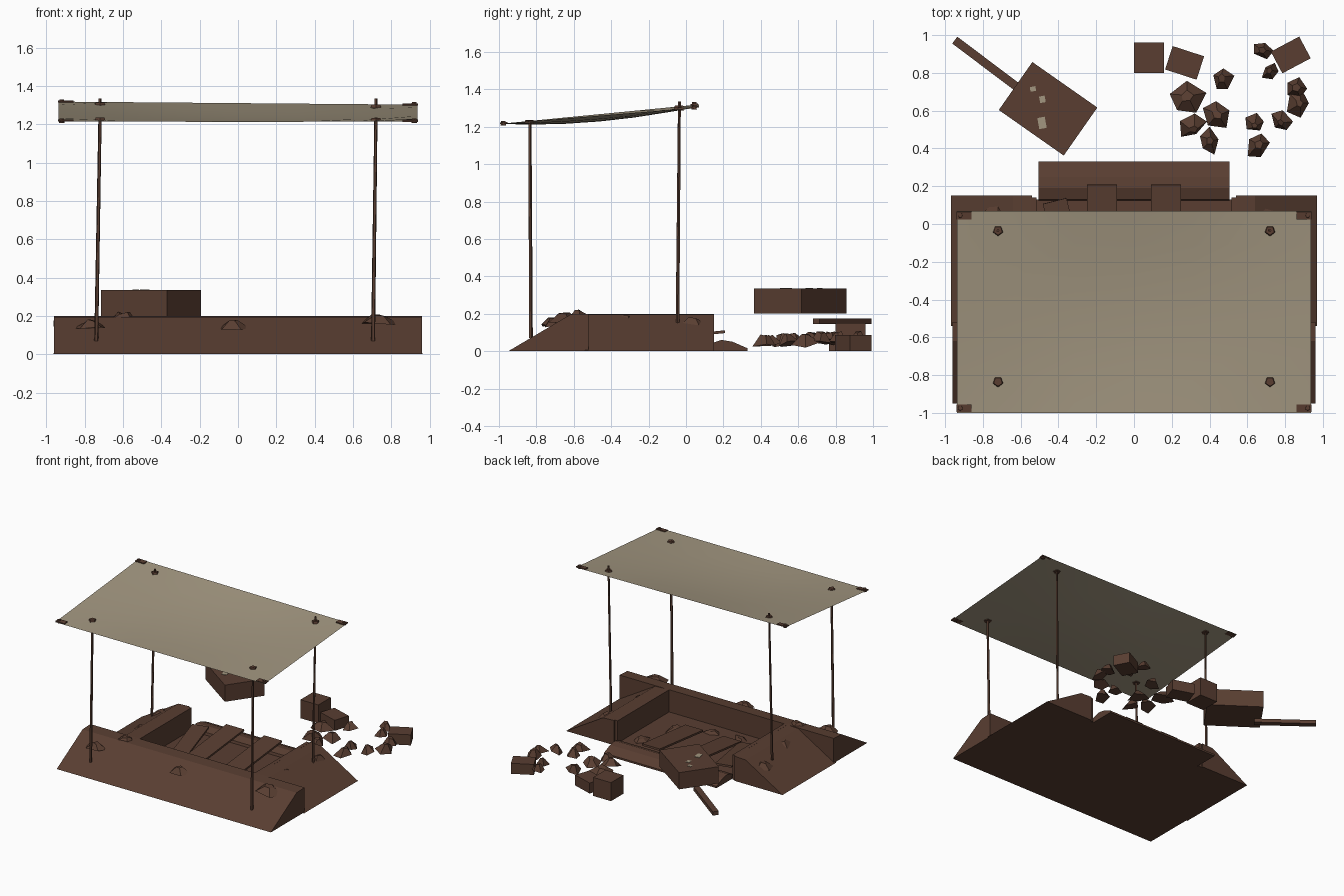
import bpy, bmesh, math, random
from mathutils import Matrix, Vector

random.seed(4)
cube = bpy.data.objects.get("Cube")
if cube:
    bpy.data.objects.remove(cube, do_unlink=True)


def material(name, rgb):
    m = bpy.data.materials.new(name)
    m.use_nodes = True
    m.diffuse_color = (*rgb, 1)
    m.node_tree.nodes["Principled BSDF"].inputs["Base Color"].default_value = (*rgb, 1)
    return m


EARTH = material("earth_brown", (0.10, 0.048, 0.031))
CANVAS = material("canvas_khaki", (0.36, 0.305, 0.215))


def finish(name, bm, mat=EARTH, smooth=False):
    me = bpy.data.meshes.new(name)
    bm.to_mesh(me)
    bm.free()
    me.materials.append(mat)
    if smooth:
        me.shade_smooth()
    ob = bpy.data.objects.new(name, me)
    bpy.context.collection.objects.link(ob)
    return ob


def box(name, center, size, turn=0, tilt=0, mat=EARTH):
    bm = bmesh.new()
    bmesh.ops.create_cube(bm, size=1)
    mtx = (Matrix.Translation(center) @ Matrix.Rotation(math.radians(turn), 4, "Z")
           @ Matrix.Rotation(math.radians(tilt), 4, "X") @ Matrix.Diagonal((*size, 1)))
    bm.transform(mtx)
    return finish(name, bm, mat)


def prism(name, profile, length, place, smooth=False):
    """Profile of (y, z) points pushed along x, then placed by a matrix."""
    bm = bmesh.new()
    face = bm.faces.new([bm.verts.new((-length / 2, y, z)) for y, z in profile])
    new = bmesh.ops.extrude_face_region(bm, geom=[face])["geom"]
    bmesh.ops.translate(bm, vec=(length, 0, 0),
                        verts=[v for v in new if isinstance(v, bmesh.types.BMVert)])
    bmesh.ops.recalc_face_normals(bm, faces=bm.faces)
    bm.transform(place)
    return finish(name, bm, smooth=smooth)


def shard(name, center, size, height, turn=0, tilt=0):
    """Irregular five-sided lump of soil."""
    bm = bmesh.new()
    bmesh.ops.create_cone(bm, cap_ends=True, segments=5, radius1=1, radius2=0.35, depth=1)
    for v in bm.verts:
        v.co.x *= random.uniform(0.7, 1.1)
        v.co.y *= random.uniform(0.7, 1.1)
        v.co.z += random.uniform(-0.2, 0.2)
    bm.transform(Matrix.Translation(center) @ Matrix.Rotation(math.radians(turn), 4, "Z")
                 @ Matrix.Rotation(math.radians(tilt), 4, "X")
                 @ Matrix.Diagonal((size[0], size[1], height, 1)))
    return finish(name, bm)


def pole(name, bottom, top, radius):
    a, b = Vector(bottom), Vector(top)
    bm = bmesh.new()
    bmesh.ops.create_cone(bm, cap_ends=True, segments=5, radius1=radius,
                          radius2=radius * 0.8, depth=(b - a).length)
    bm.transform(Matrix.Translation((a + b) / 2)
                 @ (b - a).to_track_quat("Z", "Y").to_matrix().to_4x4())
    return finish(name, bm)


# Earth banks around three sides of the pit
bank = [(-0.43, 0), (-0.10, 0.195), (0, 0.2), (0, 0)]
prism("front_bank", bank, 1.92, Matrix.Translation((0, -0.52, 0)))
for side, sign in (("left", 1), ("right", -1)):
    prism(side + "_bank", bank, 0.69, Matrix.Translation((sign * 0.54, -0.195, 0))
          @ Matrix.Rotation(sign * math.pi / 2, 4, "Z"))
    box(side + "_lining", (sign * 0.53, -0.19, 0.1), (0.03, 0.66, 0.2))

# Pit floor, back step and planks leading in
box("pit_floor", (0, -0.2, 0.01), (1.08, 0.66, 0.02))
prism("back_step", [(0.12, 0.0), (0.13, 0.04), (0.19, 0.06), (0.25, 0.05), (0.33, 0.015), (0.33, 0)],
      1.01, Matrix.Identity(4))
for i, x in enumerate((-0.17, 0.17)):
    box(f"ramp_plank_{i}", (x, -0.07, 0.075), (0.16, 0.56, 0.015), tilt=6)
box("loose_plank", (-0.36, -0.12, 0.06), (0.13, 0.5, 0.015), 14, 5)
for x, y in ((0.3, -0.3), (-0.2, -0.42), (0.4, 0.0), (0.05, -0.4)):
    shard("floor_clod", (x, y, 0.03), (0.1, 0.06), 0.03, x * 200)

# Clods lying on the banks
for x, y, z, sx, sy in ((0.74, -0.65, 0.18, 0.125, 0.1), (-0.77, -0.72, 0.16, 0.09, 0.06),
                        (-0.03, -0.71, 0.155, 0.09, 0.06), (0.64, -0.32, 0.165, 0.07, 0.09),
                        (0.68, 0.04, 0.155, 0.08, 0.1), (-0.65, -0.3, 0.165, 0.08, 0.1),
                        (-0.72, 0.04, 0.14, 0.08, 0.09), (-0.6, -0.58, 0.195, 0.1, 0.07)):
    shard("bank_clod", (x, y, z), (sx, sy), 0.04)

# Canvas roof, sagging in the middle
bm = bmesh.new()
bmesh.ops.create_grid(bm, x_segments=6, y_segments=6, size=1)


def roof_z(u, v):
    return 1.263 + 0.048 * v - 0.004 * u * (1 + v) - 0.035 * (1 - u * u) * (1 - v * v)


for vert in bm.verts:
    u, v = vert.co.x, vert.co.y
    vert.co = (u * 0.938, v * 0.535 - 0.465, roof_z(u, v))
finish("canvas_roof", bm, CANVAS, smooth=True)

# Poles, knots over the poles and corner ties
for sx in (1, -1):
    x = 0.705 if sx > 0 else -0.74
    pole("front_pole", (x, -0.83, 0.07), (sx * 0.72, -0.835, 1.235), 0.011)
    pole("back_pole", (x, -0.045, 0.15), (sx * 0.72, -0.035, 1.335), 0.010)
    for sy, y in ((-1, -0.835), (1, -0.035)):
        z = roof_z(sx * 0.77, (y + 0.465) / 0.535)
        pole("pole_knot", (sx * 0.72, y, z - 0.005), (sx * 0.72, y, z + 0.012), 0.03)
        cy = -0.975 if sy < 0 else 0.045
        cz = roof_z(sx * 0.95, sy * 0.96)
        box("corner_tie", (sx * 0.9, cy, cz + 0.003), (0.08, 0.04, 0.008), tilt=5)
        pole("corner_knot", (sx * 0.92, cy, cz - 0.01), (sx * 0.92, cy, cz + 0.015), 0.016)

# Barrow: raised box with a handle and canvas scraps on top
box("barrow_box", (-0.455, 0.61, 0.268), (0.42, 0.31, 0.135), -35)
box("barrow_handle", (-0.765, 0.835, 0.16), (0.46, 0.045, 0.03), -37)
for x, y, sx, sy in ((-0.535, 0.715, 0.03, 0.025), (-0.485, 0.66, 0.03, 0.035), (-0.487, 0.535, 0.04, 0.06)):
    box("canvas_scrap", (x, y, 0.337), (sx, sy, 0.004), 10, mat=CANVAS)

# Crates behind the pit
box("tall_crate", (0.08, 0.88, 0.075), (0.16, 0.16, 0.15))
box("low_crate", (0.268, 0.853, 0.043), (0.175, 0.13, 0.085), -18)
box("far_crate", (0.83, 0.895, 0.043), (0.17, 0.13, 0.085), 28)

# Scattered rubble
rubble = ((0.28, 0.67, 0.11), (0.47, 0.77, 0.07), (0.44, 0.58, 0.085), (0.31, 0.51, 0.08),
          (0.40, 0.44, 0.075), (0.64, 0.53, 0.06), (0.66, 0.42, 0.08), (0.78, 0.54, 0.07),
          (0.86, 0.72, 0.075), (0.87, 0.64, 0.075), (0.68, 0.92, 0.065), (0.72, 0.81, 0.055))
for i, (x, y, r) in enumerate(rubble):
    shard(f"rubble_{i}", (x, y, 0.06 + 0.05 * max(0, y - 0.5)), (r, r * 0.85), 0.05,
          i * 70, random.uniform(-18, 18))
